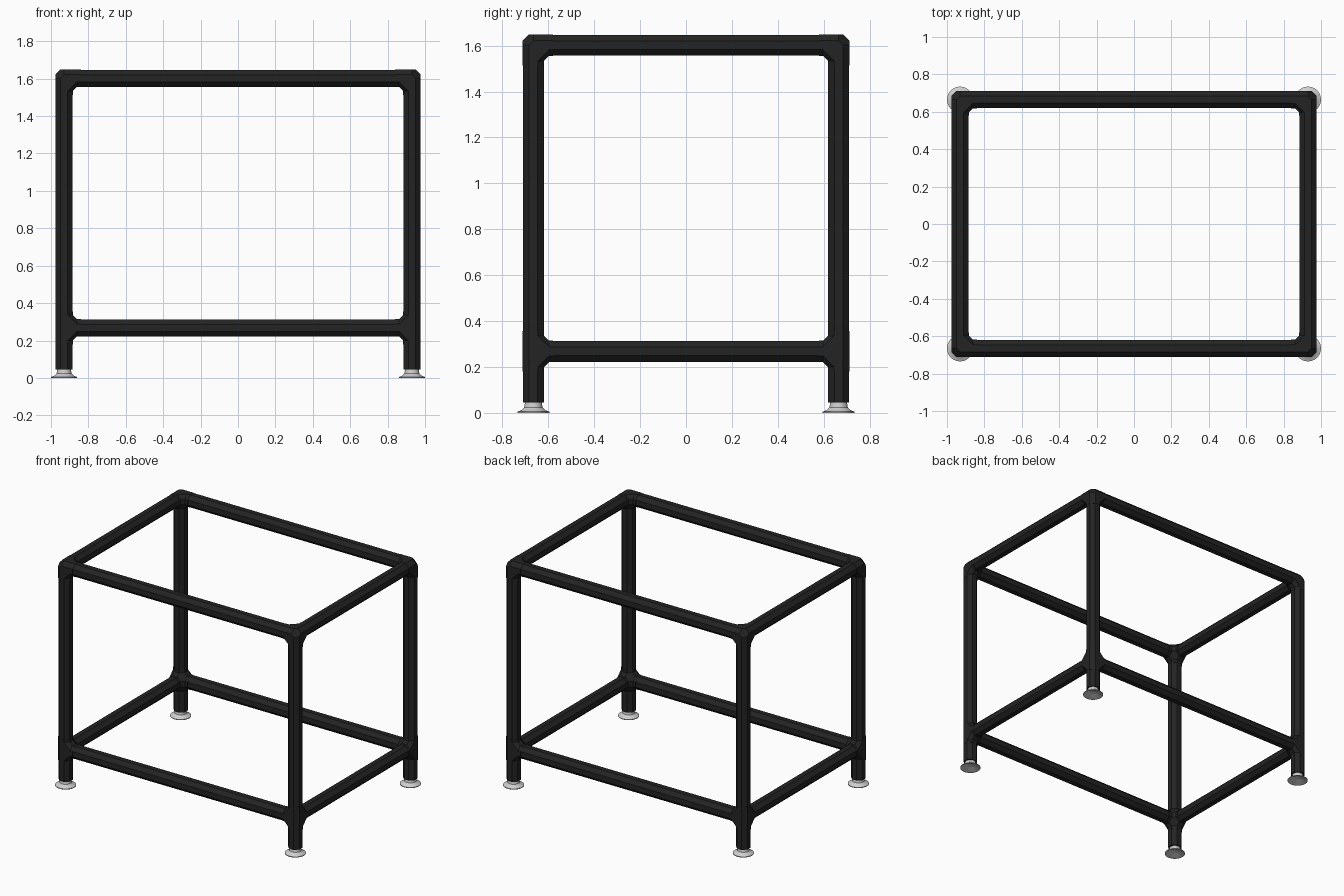
import bpy, bmesh
from math import cos, sin, pi
from mathutils import Vector

if "Cube" in bpy.data.objects:
    bpy.data.objects.remove(bpy.data.objects["Cube"])

PX, PY = 0.93, 0.665        # post centres
LOW, TOP = 0.268, 1.602     # rail heights
R, RF = 0.0455, 0.047       # half widths of tube and fitting
SIDES = 8


def material(name, value):
    m = bpy.data.materials.new(name)
    m.use_nodes = True
    m.diffuse_color = (value, value, value, 1)
    m.node_tree.nodes["Principled BSDF"].inputs["Base Color"].default_value = (value, value, value, 1)
    return m


BLACK = material("matte black", 0.017)
GREY = material("light grey", 0.62)


def finish(bm, name, mat, angle):
    bmesh.ops.recalc_face_normals(bm, faces=bm.faces)
    mesh = bpy.data.meshes.new(name)
    bm.to_mesh(mesh)
    bm.free()
    mesh.materials.append(mat)
    ob = bpy.data.objects.new(name, mesh)
    bpy.context.collection.objects.link(ob)
    bpy.ops.object.select_all(action='DESELECT')
    ob.select_set(True)
    bpy.context.view_layer.objects.active = ob
    bpy.ops.object.shade_smooth_by_angle(angle=angle)
    return ob


def ring(bm, centre, axis, r):
    """Octagon with flat sides facing the other two axes."""
    u, v = Vector(), Vector()
    u[(axis + 1) % 3] = v[(axis + 2) % 3] = r / cos(pi / SIDES)
    angles = [(i + 0.5) * 2 * pi / SIDES for i in range(SIDES)]
    return [bm.verts.new(Vector(centre) + u * cos(a) + v * sin(a)) for a in angles]


def add_tube(bm, start, axis, length, r):
    end = Vector(start)
    end[axis] += length
    a, b = ring(bm, start, axis, r), ring(bm, end, axis, r)
    for i in range(SIDES):
        j = (i + 1) % SIDES
        bm.faces.new((a[i], a[j], b[j], b[i]))
    bm.faces.new(a)
    bm.faces.new(b)


def tube(name, start, axis, length):
    bm = bmesh.new()
    add_tube(bm, start, axis, length, R)
    return finish(bm, name, BLACK, 0.5)


def fitting(name, centre, arms):
    """Rounded knuckle with one sleeve for each (axis, signed reach) arm."""
    bm = bmesh.new()
    points = []
    for axis, reach in arms:
        sign = 1 if reach > 0 else -1
        for offset in (0, 0.068 * sign):
            c = Vector(centre)
            c[axis] += offset
            points += ring(bm, c, axis, RF)
    hull = bmesh.ops.convex_hull(bm, input=points)
    loose = {g for g in hull["geom_interior"] + hull["geom_unused"] if isinstance(g, bmesh.types.BMVert)}
    bmesh.ops.delete(bm, geom=list(loose), context='VERTS')
    for axis, reach in arms:
        add_tube(bm, centre, axis, reach, RF)
    return finish(bm, name, BLACK, 0.5)


def foot(name, x, y):
    """Flared levelling foot, hollow underneath."""
    profile = [(0.0, 0.02), (0.03, 0.02), (0.064, 0.0), (0.07, 0.0), (0.07, 0.005),
               (0.052, 0.012), (0.04, 0.024), (0.036, 0.05), (0.0, 0.05)]
    bm = bmesh.new()
    verts = [bm.verts.new((x + r, y, z)) for r, z in profile]
    edges = [bm.edges.new(pair) for pair in zip(verts, verts[1:])]
    bmesh.ops.spin(bm, geom=verts + edges, cent=(x, y, 0), axis=(0, 0, 1),
                   angle=2 * pi, steps=24)
    bmesh.ops.remove_doubles(bm, verts=bm.verts, dist=0.0005)
    return finish(bm, name, GREY, 0.6)


# Posts, feet and fittings at the four corners
for sx, side in ((1, "left"), (-1, "right")):
    for sy, end in ((-1, "front"), (1, "back")):
        x, y = sx * PX, sy * PY
        tag = f"{end}_{side}"
        tube(f"{tag}_post", (x, y, 0.045), 2, TOP - 0.045)
        foot(f"{tag}_foot", x, y)
        arms = [(0, -sx * 0.09), (1, -sy * 0.085), (2, -0.088)]
        fitting(f"{tag}_top_corner", (x, y, TOP), arms)
        fitting(f"{tag}_lower_joint", (x, y, LOW), arms + [(2, 0.088)])

# Rails between the posts
for z, level in ((LOW, "lower"), (TOP, "top")):
    for s, end, side in ((-1, "front", "right"), (1, "back", "left")):
        tube(f"{end}_{level}_rail", (-PX, s * PY, z), 0, 2 * PX)
        tube(f"{side}_{level}_rail", (s * PX, -PY, z), 1, 2 * PY)
